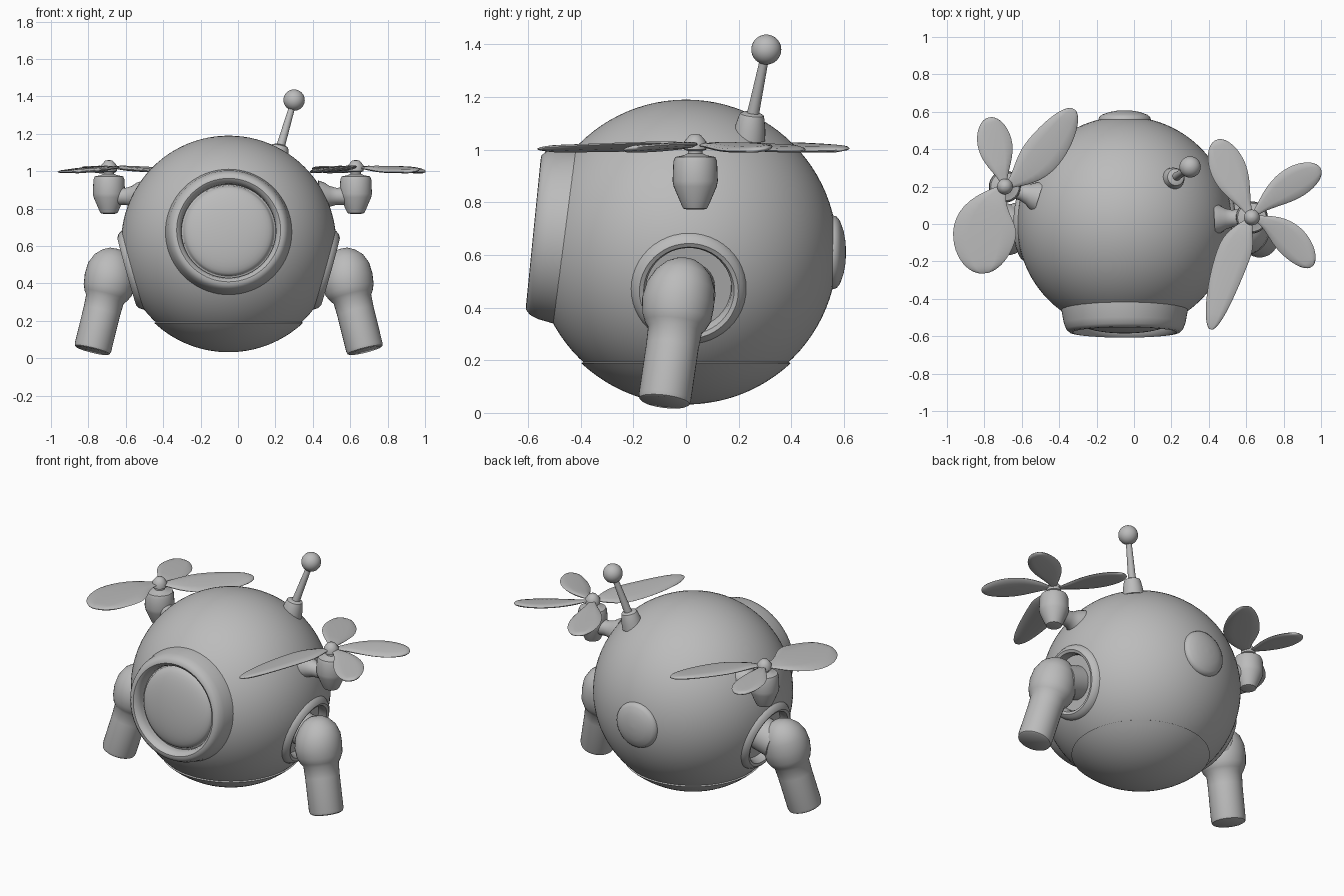
import bpy, bmesh, math
from mathutils import Vector

if "Cube" in bpy.data.objects:
    bpy.data.objects.remove(bpy.data.objects["Cube"])

CX = -0.05                                  # symmetry plane of the hull
CENTRE = Vector((CX, 0, 0.615))
R = 0.575

grey = bpy.data.materials.new("plain_grey")
grey.diffuse_color = (0.5, 0.5, 0.5, 1)
grey.use_nodes = True
grey.node_tree.nodes["Principled BSDF"].inputs["Base Color"].default_value = grey.diffuse_color


def skin(name, rows, angle=40):
    """Closed tube through rows of points, capped at both ends."""
    bm = bmesh.new()
    vs = [[bm.verts.new(p) for p in row] for row in rows]
    n = len(vs[0])
    for a, b in zip(vs, vs[1:]):
        for i in range(n):
            j = (i + 1) % n
            bm.faces.new((a[i], a[j], b[j], b[i]))
    bm.faces.new(vs[0])
    bm.faces.new(vs[-1])
    bmesh.ops.recalc_face_normals(bm, faces=bm.faces)
    me = bpy.data.meshes.new(name)
    bm.to_mesh(me)
    bm.free()
    me.materials.append(grey)
    ob = bpy.data.objects.new(name, me)
    bpy.context.collection.objects.link(ob)
    bpy.ops.object.select_all(action='DESELECT')
    ob.select_set(True)
    bpy.context.view_layer.objects.active = ob
    bpy.ops.object.shade_smooth_by_angle(angle=math.radians(angle))
    return ob


def ring(c, axis, r, n):
    axis = Vector(axis).normalized()
    side = Vector((0, 1, 0)) if abs(axis.y) < 0.8 else Vector((1, 0, 0))
    u = axis.cross(side).normalized()
    v = axis.cross(u)
    r = max(r, 0.001)
    return [Vector(c) + r * (u * math.cos(k) + v * math.sin(k))
            for k in (2 * math.pi * i / n for i in range(n))]


def lathe(name, origin, axis, profile, n=40, angle=40):
    """Turn a (radius, height) profile about an axis."""
    axis = Vector(axis).normalized()
    return skin(name, [ring(Vector(origin) + axis * h, axis, r, n) for r, h in profile], angle)


def arc(r, a0, a1, steps):
    """Circle arc as (radius, height), angles measured from the equator."""
    angs = [math.radians(a0 + (a1 - a0) * i / steps) for i in range(steps + 1)]
    return [(r * math.cos(a), r * math.sin(a)) for a in angs]


# Round hull and the belly plate
hull = lathe("hull", CENTRE, (0, 0, 1), arc(R, -90, 90, 48), 96)
lathe("belly_plate", CENTRE, (0, 0, 1),
      arc(0.583, -90, -47, 16) + [(0.38, -0.415), (0.3, -0.41)], 64, 30)

# Porthole frame and domed glass, tipped slightly upward
port, face = Vector((CX, -0.58, 0.685)), (0, -1, 0.1)
lathe("porthole_frame", port, face,
      [(0.345, -0.18), (0.34, -0.13), (0.325, -0.05), (0.312, -0.018), (0.295, -0.002),
       (0.278, 0), (0.262, -0.012), (0.253, -0.04), (0.25, -0.1), (0.25, -0.15)], 72)
lathe("porthole_glass", port, face,
      [(0.246, -0.15), (0.246, -0.062)]
      + [(0.24 * math.cos(a), -0.055 + 0.055 * math.sin(a))
         for a in (math.pi / 2 * i / 10 for i in range(11))], 72)

# Rear hatch
lathe("rear_hatch", (CX, 0.5, 0.61), (0, 1, 0),
      [(0.14, 0), (0.14, 0.06), (0.135, 0.073), (0.12, 0.085), (0.08, 0.099), (0.04, 0.106), (0, 0.108)], 48)

# Legs with their hull sockets, mirrored across the hull
LEG = [  # x, y, z, radius
    (0.548, 0.0, 0.585, 0), (0.55, 0.0, 0.58, 0.04), (0.555, -0.005, 0.563, 0.073),
    (0.565, -0.01, 0.53, 0.106), (0.575, -0.02, 0.48, 0.13), (0.585, -0.03, 0.42, 0.138),
    (0.597, -0.035, 0.365, 0.132), (0.606, -0.04, 0.335, 0.118), (0.612, -0.042, 0.315, 0.103),
    (0.628, -0.052, 0.25, 0.1), (0.675, -0.08, 0.06, 0.1), (0.679, -0.082, 0.045, 0.096),
    (0.68, -0.083, 0.04, 0.088)]
for name, s in (("right", 1), ("left", -1)):
    rows = []
    for i, (x, y, z, r) in enumerate(LEG):
        tilt = Vector((s * 0.25, -0.13, -1))
        rows.append(ring((CX + s * (x - CX), y, z), tilt, r, 36))
    skin(name + "_leg", rows)
    out = Vector((s, 0.02, -0.28))
    cutter = lathe(name + "_socket_cutter", CENTRE, out, [(0.17, 0.46), (0.17, 0.7)], 48)
    cutter.hide_render = True
    cutter.hide_set(True)
    cut = hull.modifiers.new(name + "_socket", 'BOOLEAN')
    cut.operation, cut.object, cut.solver = 'DIFFERENCE', cutter, 'EXACT'
    lathe(name + "_socket", CENTRE, out,
          [(0.225, 0.51), (0.217, 0.537), (0.205, 0.555), (0.188, 0.565), (0.172, 0.56),
           (0.163, 0.54), (0.16, 0.475), (0, 0.475)], 48)
    lathe(name + "_hip", CENTRE, out, [(0.1, 0.47), (0.1, 0.62)], 32)


def blade(name, hub, ctrl, tip, w, peak):
    """Paddle blade: bent midline, swelling width, lens section, slight pitch."""
    h, c, e = (Vector((*p, 0)) for p in (hub, ctrl, tip))
    rows, steps = [], 22
    for i in range(steps + 1):
        t = math.sin(math.pi / 2 * i / steps) * 0.998
        p = h * (1 - t) ** 2 + c * 2 * t * (1 - t) + e * t * t
        d = ((c - h) * (1 - t) + (e - c) * t).normalized()
        side = Vector((-d.y, d.x, 0))
        if t < peak:
            f = 0.14 + 0.86 * math.sin(math.pi / 2 * t / peak) ** 1.6
        else:
            f = math.sqrt(1 - ((t - peak) / (1 - peak)) ** 2)
        th = 0.011 * min(1, f * 2)
        z = 1.02 - 0.018 * t
        rows.append([p + side * (w * f * k) + Vector((0, 0, z + m * th + 0.012 * k * f))
                     for k, m in ((-1, 0), (-0.9, 0.6), (-0.5, 1), (0.5, 1), (0.9, 0.6),
                                  (1, 0), (0.9, -0.6), (0.5, -1), (-0.5, -1), (-0.9, -0.6))])
    skin(name, rows, 60)


# Rotors: motor pod, curved arm to the hull, hub and blades
ROTORS = {
    "right": ((0.63, 0.035), [((0.53, 0.22), (0.44, 0.45), 0.095, 0.65),
                              ((0.76, 0.19), (1.0, 0.295), 0.085, 0.68),
                              ((0.80, 0.0), (0.95, -0.23), 0.085, 0.65),
                              ((0.53, -0.10), (0.41, -0.565), 0.09, 0.45)]),
    "left": ((-0.69, 0.2), [((-0.73, 0.36), (-0.775, 0.57), 0.092, 0.65),
                            ((-0.54, 0.27), (-0.32, 0.615), 0.105, 0.6),
                            ((-0.83, 0.06), (-0.80, -0.265), 0.168, 0.62)]),
}
for name, (hub, blades) in ROTORS.items():
    base = Vector((*hub, 0))
    lathe(name + "_motor", base, (0, 0, 1),
          [(0.03, 0.772), (0.045, 0.776), (0.052, 0.79), (0.082, 0.86), (0.086, 0.88),
           (0.083, 0.955), (0.076, 0.972), (0.045, 0.978), (0.03, 0.985)], 32)
    lathe(name + "_hub", base, (0, 0, 1),
          [(0.028, 0.975), (0.028, 0.995), (0.042, 1.0), (0.042, 1.03), (0.03, 1.045),
           (0.02, 1.056), (0, 1.06)], 24)
    flat = Vector((hub[0] - CX, hub[1], 0))
    reach = flat.length
    lathe(name + "_arm", (CX, 0, 0.865), flat,
          [(0.085, 0.48), (0.075, 0.51), (0.056, 0.54), (0.046, 0.575), (0.048, reach - 0.03)], 28)
    for i, (ctrl, tip, w, peak) in enumerate(blades):
        blade(f"{name}_blade_{i + 1}", hub, ctrl, tip, w, peak)

# Antenna: base collar, rod and ball
foot, ball = Vector((0.215, 0.245, 1.09)), Vector((0.3, 0.305, 1.38))
lathe("antenna_base", foot, Vector((0.2, 0.12, 1)),
      [(0.062, -0.05), (0.058, -0.01), (0.05, 0.03), (0.045, 0.045), (0.03, 0.052), (0, 0.052)], 28)
lathe("antenna_rod", foot, ball - foot, [(0.026, 0), (0.022, 0.08), (0.016, 0.29)], 20)
lathe("antenna_ball", ball, (0, 0, 1), arc(0.057, -90, 90, 20), 32)
